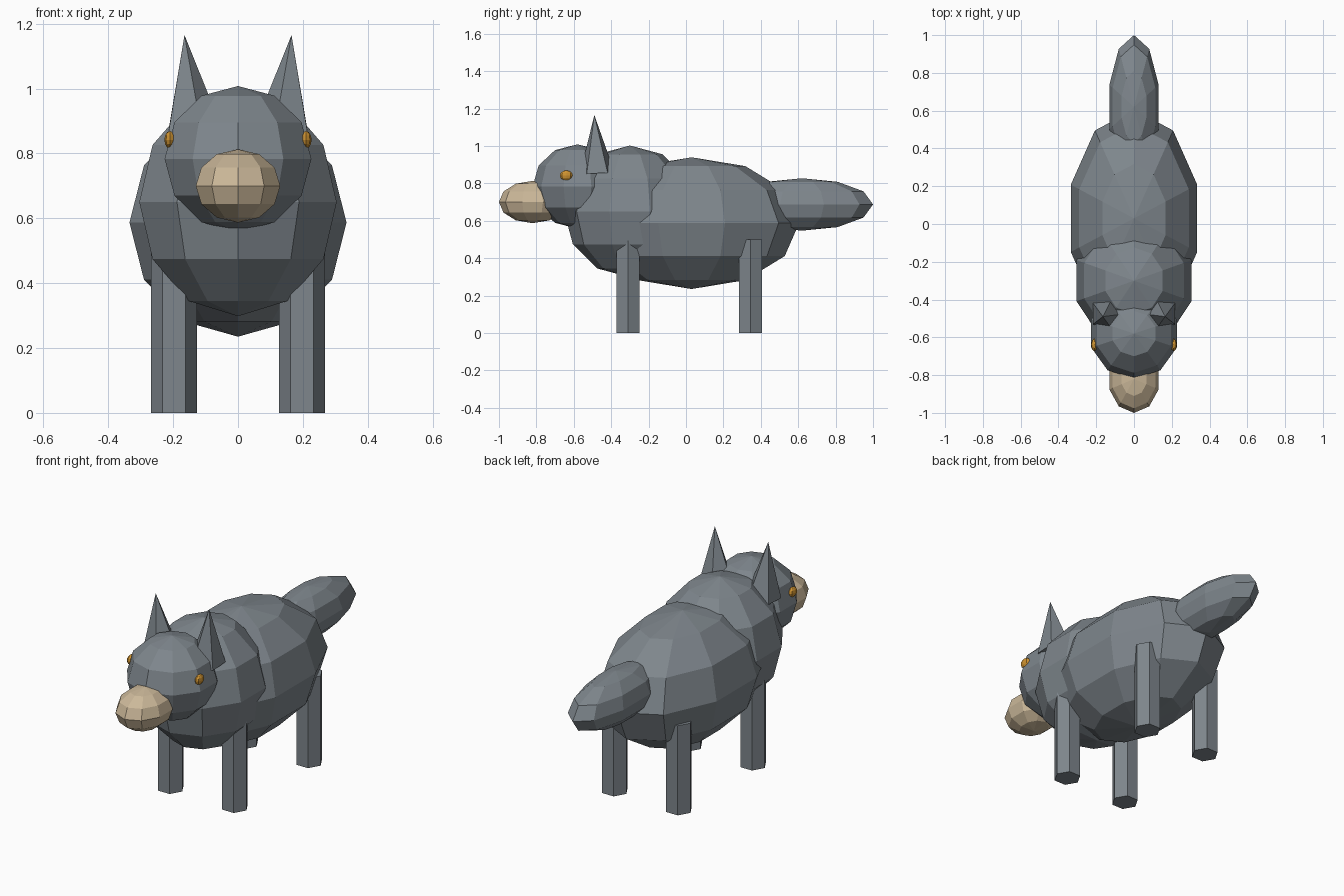
import bpy
import bmesh
import math
from mathutils import Matrix, Vector

cube = bpy.data.objects.get("Cube")
if cube:
    bpy.data.objects.remove(cube, do_unlink=True)


def make_material(name, rgb):
    mat = bpy.data.materials.new(name)
    mat.use_nodes = True
    mat.diffuse_color = (*rgb, 1)
    mat.node_tree.nodes["Principled BSDF"].inputs["Base Color"].default_value = (*rgb, 1)
    return mat


FUR = make_material("grey_fur", (0.21, 0.24, 0.265))
MUZZLE = make_material("tan_muzzle", (0.60, 0.48, 0.32))
AMBER = make_material("amber_eye", (0.62, 0.29, 0.03))


def add_object(name, bm, mat):
    mesh = bpy.data.meshes.new(name)
    bm.to_mesh(mesh)
    bm.free()
    mesh.materials.append(mat)
    obj = bpy.data.objects.new(name, mesh)
    bpy.context.collection.objects.link(obj)
    return obj


def ellipsoid(name, centre, radii, mat, segments=10, rings=6):
    bm = bmesh.new()
    bmesh.ops.create_uvsphere(bm, u_segments=segments, v_segments=rings, radius=1)
    bmesh.ops.transform(bm, verts=bm.verts,
                        matrix=Matrix.Translation(centre) @ Matrix.Diagonal((*radii, 1)))
    return add_object(name, bm, mat)


def prism(name, base, tip, r_base, r_tip, sides, turn, mat):
    """Upright cone or cylinder, sheared so its top sits over tip."""
    base, tip = Vector(base), Vector(tip)
    axis = tip - base
    bm = bmesh.new()
    bmesh.ops.create_cone(bm, cap_ends=True, segments=sides,
                          radius1=r_base, radius2=r_tip, depth=axis.length)
    tilt = Vector((0, 0, 1)).rotation_difference(axis).to_matrix().to_4x4()
    spin = Matrix.Rotation(turn, 4, 'Z')
    bmesh.ops.transform(bm, verts=bm.verts,
                        matrix=Matrix.Translation((base + tip) / 2) @ tilt @ spin)
    bmesh.ops.remove_doubles(bm, verts=bm.verts, dist=0.0001)
    return add_object(name, bm, mat)


# Torso, head and tail
ellipsoid("body", (0, 0.03, 0.587), (0.352, 0.575, 0.352), FUR)
ellipsoid("chest", (0, -0.30, 0.65), (0.32, 0.352, 0.352), FUR)
ellipsoid("head", (0, -0.58, 0.783), (0.238, 0.24, 0.225), FUR)
ellipsoid("muzzle", (0, -0.82, 0.70), (0.137, 0.18, 0.113), MUZZLE)
ellipsoid("tail", (0, 0.62, 0.687), (0.137, 0.38, 0.14), FUR)

# Paired parts
for side, s in (("left", 1), ("right", -1)):
    ellipsoid(side + "_eye", (s * 0.21, -0.64, 0.842), (0.017, 0.034, 0.027),
              AMBER, segments=8)
    prism(side + "_ear", (s * 0.14, -0.475, 0.86), (s * 0.165, -0.49, 1.165),
          0.095, 0, 5, s * math.pi / 2, FUR)
    for place, y in (("front", -0.31), ("back", 0.345)):
        prism(f"{place}_{side}_leg", (s * 0.198, y, 0), (s * 0.198, y, 0.5),
              0.071, 0.071, 6, math.pi / 2, FUR)
